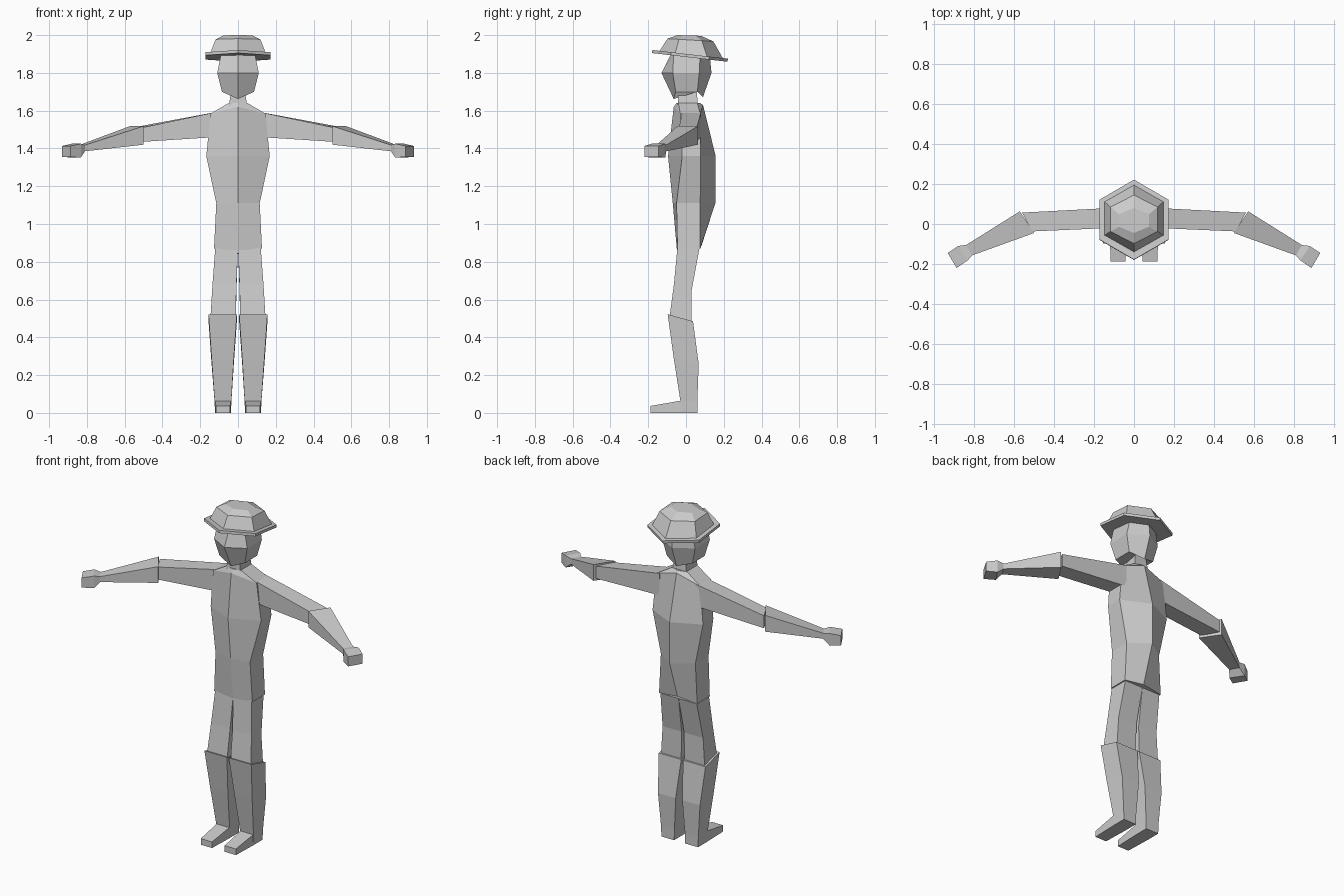
import bpy, bmesh

grey = bpy.data.materials.new("light_grey")
grey.diffuse_color = (0.6, 0.6, 0.6, 1)


def loft(name, rings, mirror=False):
    """Skin a stack of matching rings and cap both ends."""
    bm = bmesh.new()
    loops = [[bm.verts.new(p) for p in ring] for ring in rings]
    n = len(loops[0])
    for a, b in zip(loops, loops[1:]):
        for i in range(n):
            j = (i + 1) % n
            bm.faces.new((a[i], a[j], b[j], b[i]))
    bm.faces.new(loops[0][::-1])
    bm.faces.new(loops[-1])
    bmesh.ops.recalc_face_normals(bm, faces=bm.faces)
    mesh = bpy.data.meshes.new(name)
    bm.to_mesh(mesh)
    bm.free()
    mesh.materials.append(grey)
    ob = bpy.data.objects.new(name, mesh)
    bpy.context.collection.objects.link(ob)
    if mirror:
        mod = ob.modifiers.new("mirror", 'MIRROR')
        mod.use_mirror_merge = False
    return ob


def hexa(w, yf, ysf, ysb, yb, z, zf=None, zb=None):
    """Six-sided ring with a point at the front and at the back."""
    zf = z if zf is None else zf
    zb = z if zb is None else zb
    return [(0, yf, zf), (w, ysf, z), (w, ysb, z),
            (0, yb, zb), (-w, ysb, z), (-w, ysf, z)]


def box(x0, x1, yf, yb, zf, zb=None):
    """Four-sided ring for legs, with front and back heights."""
    zb = zf if zb is None else zb
    return [(x0, yf, zf), (x1, yf, zf), (x1, yb, zb), (x0, yb, zb)]


def cuff(xf, yf, xb, yb, lo, hi):
    """Upright four-sided ring for arms, from front edge to back edge."""
    return [(xf, yf, lo), (xb, yb, lo), (xb, yb, hi), (xf, yf, hi)]


def tilted(w, yf, yb, z, slope):
    """Regular hexagon leaning down toward the back, for the hat."""
    c, h = (yf + yb) / 2, (yb - yf) / 4
    pts = hexa(w, yf, c - h, c + h, yb, z)
    return [(x, y, z - slope * (y - c)) for x, y, _ in pts]


# Torso, from hem to collar
loft("torso", [
    hexa(0.127, -0.048, -0.045, 0.075, 0.082, 0.87, 0.86, 0.885),
    hexa(0.115, -0.07, -0.05, 0.075, 0.155, 1.11),
    hexa(0.168, -0.095, -0.02, 0.078, 0.157, 1.36),
    hexa(0.145, -0.065, -0.03, 0.075, 0.09, 1.585, 1.62, 1.63),
    hexa(0.05, -0.05, -0.04, 0.06, 0.075, 1.64),
])

# Neck
loft("neck", [
    box(-0.05, 0.05, -0.045, 0.065, 1.61),
    box(-0.035, 0.035, -0.04, 0.055, 1.72),
])

# Head with pointed face and chin
loft("head", [
    hexa(0.085, -0.065, -0.055, 0.06, 0.09, 1.70, 1.662, 1.672),
    hexa(0.11, -0.13, -0.07, 0.07, 0.135, 1.80),
    hexa(0.09, -0.08, -0.065, 0.075, 0.125, 1.90),
])

# Hat brim and crown
loft("hat_brim", [
    tilted(0.172, -0.18, 0.22, 1.882, 0.115),
    tilted(0.172, -0.178, 0.222, 1.898, 0.115),
])
loft("hat_crown", [
    tilted(0.147, -0.14, 0.195, 1.897, 0.115),
    tilted(0.118, -0.098, 0.145, 1.974, 0.06),
    tilted(0.075, -0.045, 0.08, 1.998, 0.03),
])

# Arms: sleeve, forearm and hand
loft("upper_arms", [
    cuff(0.12, -0.02, 0.12, 0.08, 1.46, 1.592),
    cuff(0.51, -0.037, 0.56, 0.057, 1.435, 1.51),
], True)
loft("forearms", [
    cuff(0.50, -0.045, 0.572, 0.063, 1.42, 1.518),
    cuff(0.81, -0.157, 0.84, -0.105, 1.385, 1.418),
], True)
loft("hands", [
    cuff(0.81, -0.157, 0.84, -0.105, 1.385, 1.418),
    cuff(0.832, -0.182, 0.88, -0.11, 1.352, 1.425),
    cuff(0.888, -0.22, 0.932, -0.145, 1.355, 1.413),
], True)

# Legs: thigh, lower leg and foot
loft("thighs", [
    box(0.012, 0.146, -0.088, 0.03, 0.50, 0.47),
    box(0.008, 0.135, -0.064, 0.03, 0.68, 0.65),
    box(0.0, 0.12, -0.045, 0.073, 0.88),
], True)
loft("lower_legs", [
    box(0.037, 0.122, -0.03, 0.06, 0.0),
    box(0.035, 0.124, -0.03, 0.06, 0.065, 0.06),
    box(0.022, 0.14, -0.065, 0.067, 0.29, 0.26),
    box(0.006, 0.156, -0.097, 0.037, 0.522, 0.485),
], True)
loft("feet", [
    [(0.037, -0.025, 0), (0.122, -0.025, 0), (0.122, -0.025, 0.065), (0.037, -0.025, 0.065)],
    [(0.042, -0.187, 0), (0.117, -0.187, 0), (0.117, -0.187, 0.037), (0.042, -0.187, 0.037)],
], True)
